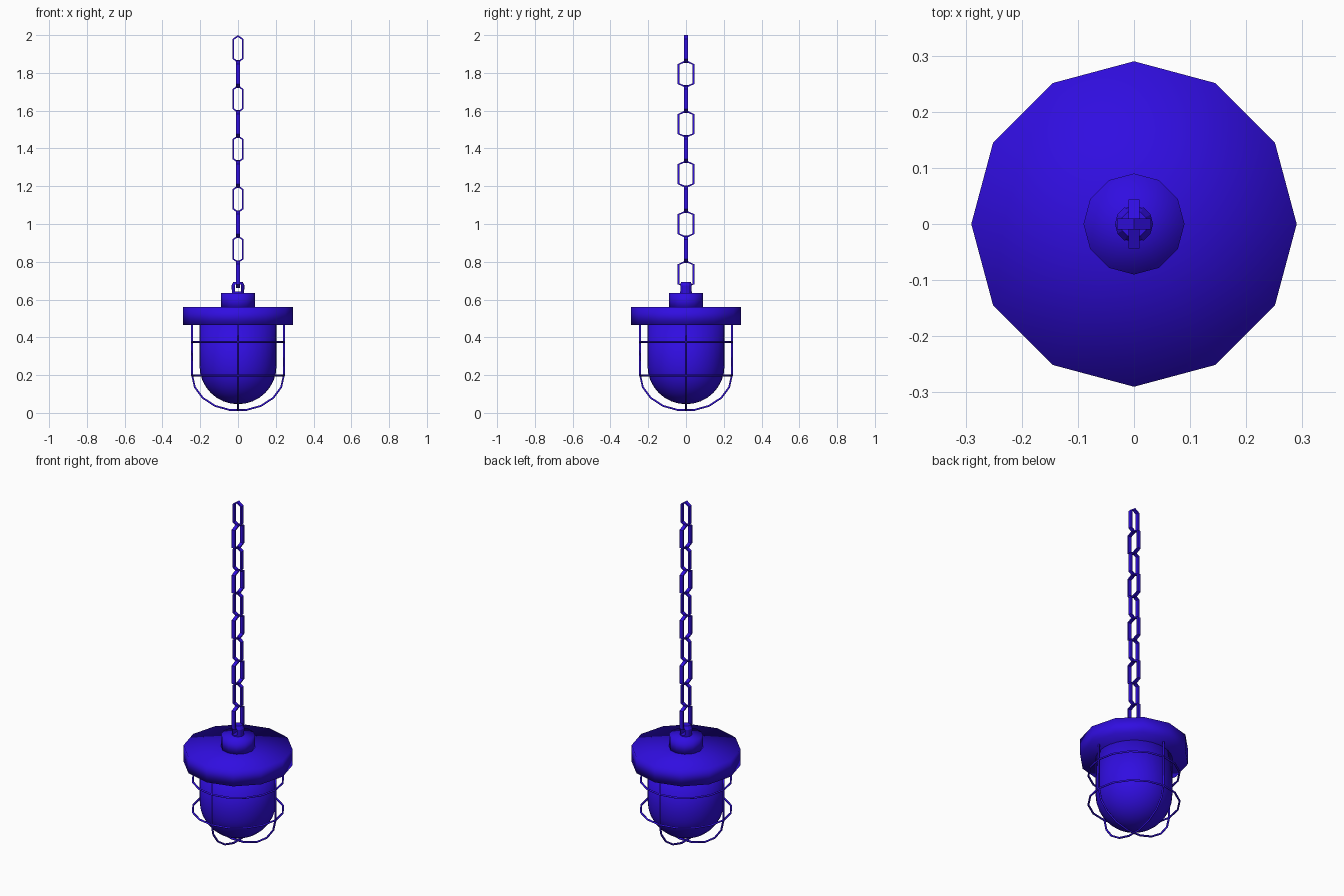
import bpy, bmesh
from math import cos, sin, pi, tau, sqrt
from mathutils import Vector

if "Cube" in bpy.data.objects:
    bpy.data.objects.remove(bpy.data.objects["Cube"])

blue = bpy.data.materials.new("deep_blue")
blue.use_nodes = True
blue.diffuse_color = (0.03, 0.004, 0.75, 1)
blue.node_tree.nodes["Principled BSDF"].inputs["Base Color"].default_value = (0.03, 0.004, 0.75, 1)

X, Y, Z = Vector((1, 0, 0)), Vector((0, 1, 0)), Vector((0, 0, 1))


def finish(name, bm, smooth):
    bmesh.ops.recalc_face_normals(bm, faces=bm.faces)
    for f in bm.faces:
        f.smooth = smooth
    mesh = bpy.data.meshes.new(name)
    bm.to_mesh(mesh)
    bm.free()
    mesh.materials.append(blue)
    obj = bpy.data.objects.new(name, mesh)
    bpy.context.collection.objects.link(obj)
    return obj


def lathe(name, profile, sides, smooth=True):
    """Revolve (radius, height) points around the z axis."""
    bm = bmesh.new()
    verts = [bm.verts.new((r, 0, z)) for r, z in profile]
    edges = [bm.edges.new(pair) for pair in zip(verts, verts[1:])]
    bmesh.ops.spin(bm, geom=verts + edges, cent=(0, 0, 0), axis=Z,
                   angle=tau, steps=sides, use_merge=True)
    bmesh.ops.remove_doubles(bm, verts=bm.verts, dist=1e-5)
    return finish(name, bm, smooth)


def wire(name, path, normal, half_in, half_out, sides, closed=True, smooth=False):
    """Sweep a small section along a flat path that has the given normal."""
    bm = bmesh.new()
    n = len(path)
    loops = []
    for i, p in enumerate(path):
        before = path[i - 1] if closed or i else p
        after = path[(i + 1) % n] if closed or i < n - 1 else p
        side = (after - before).normalized().cross(normal)
        ring = [tau * (k + 0.5) / sides for k in range(sides)]
        loops.append([bm.verts.new(p + side * half_in * cos(a) + normal * half_out * sin(a))
                      for a in ring])
    for i in range(n if closed else n - 1):
        a, b = loops[i], loops[(i + 1) % n]
        for k in range(sides):
            m = (k + 1) % sides
            bm.faces.new((a[k], a[m], b[m], b[k]))
    if not closed:
        bm.faces.new(loops[0])
        bm.faces.new(loops[-1])
    return finish(name, bm, smooth)


# Shade disc and collar
lathe("shade_disc", [(0, 0.465), (0.29, 0.465), (0.29, 0.56), (0, 0.56)], 12)
lathe("collar", [(0, 0.55), (0.09, 0.55), (0.09, 0.635), (0, 0.635)], 12)

# Glass globe with a domed bottom
dome = [(0.204 * cos(a), 0.25 - 0.204 * sin(a)) for a in [pi / 2 * i / 8 for i in range(8)]]
lathe("globe", [(0, 0.47), (0.204, 0.47)] + dome + [(0, 0.046)], 32)

# Hanging eye with a slot for the chain
eye = lathe("hanging_eye", [(0, 0.63), (0.032, 0.63), (0.034, 0.675), (0.024, 0.694), (0, 0.694)],
            12, smooth=False)
bm = bmesh.new()
bmesh.ops.create_cube(bm, size=1)
bmesh.ops.scale(bm, vec=(0.03, 0.2, 0.037), verts=bm.verts)
bmesh.ops.translate(bm, vec=(0, 0, 0.66), verts=bm.verts)
cutter = finish("eye_cutter", bm, False)
cutter.hide_render = True
cutter.hide_viewport = True
cut = eye.modifiers.new("slot", "BOOLEAN")
cut.operation = "DIFFERENCE"
cut.object = cutter
cut.solver = "EXACT"

# Cage: two crossed hoops and two rings
R, bend, wire_r = 0.243, 0.2, 0.0055
for name, out, normal in (("cage_hoop_side", X, Y), ("cage_hoop_front", Y, X)):
    arc = [out * R * cos(a) + Z * (bend - 0.188 * sin(a)) for a in [pi * i / 9 for i in range(10)]]
    path = [out * R + Z * 0.47] + arc + [out * -R + Z * 0.47]
    wire(name, path, normal, wire_r, wire_r, 6, closed=False, smooth=True)
for name, z in (("cage_ring_upper", 0.375), ("cage_ring_lower", 0.198)):
    path = [X * R * cos(a) + Y * R * sin(a) + Z * z for a in [tau * i / 16 for i in range(16)]]
    wire(name, path, Z, wire_r, wire_r, 6, smooth=True)

# Chain: stretched hexagonal links, alternating direction
for i in range(10):
    out, normal, half = (X, Y, 0.025) if i % 2 == 0 else (Y, X, 0.039)
    top = 1.995 - 0.1325 * i
    shape = [(0, 0), (1, 0.017), (1, 0.12), (0, 0.137), (-1, 0.12), (-1, 0.017)]
    path = [out * half * s + Z * (top - drop) for s, drop in shape]
    wire(f"chain_link_{i + 1}", path, normal, 0.005 * sqrt(2), 0.01 * sqrt(2), 4)
